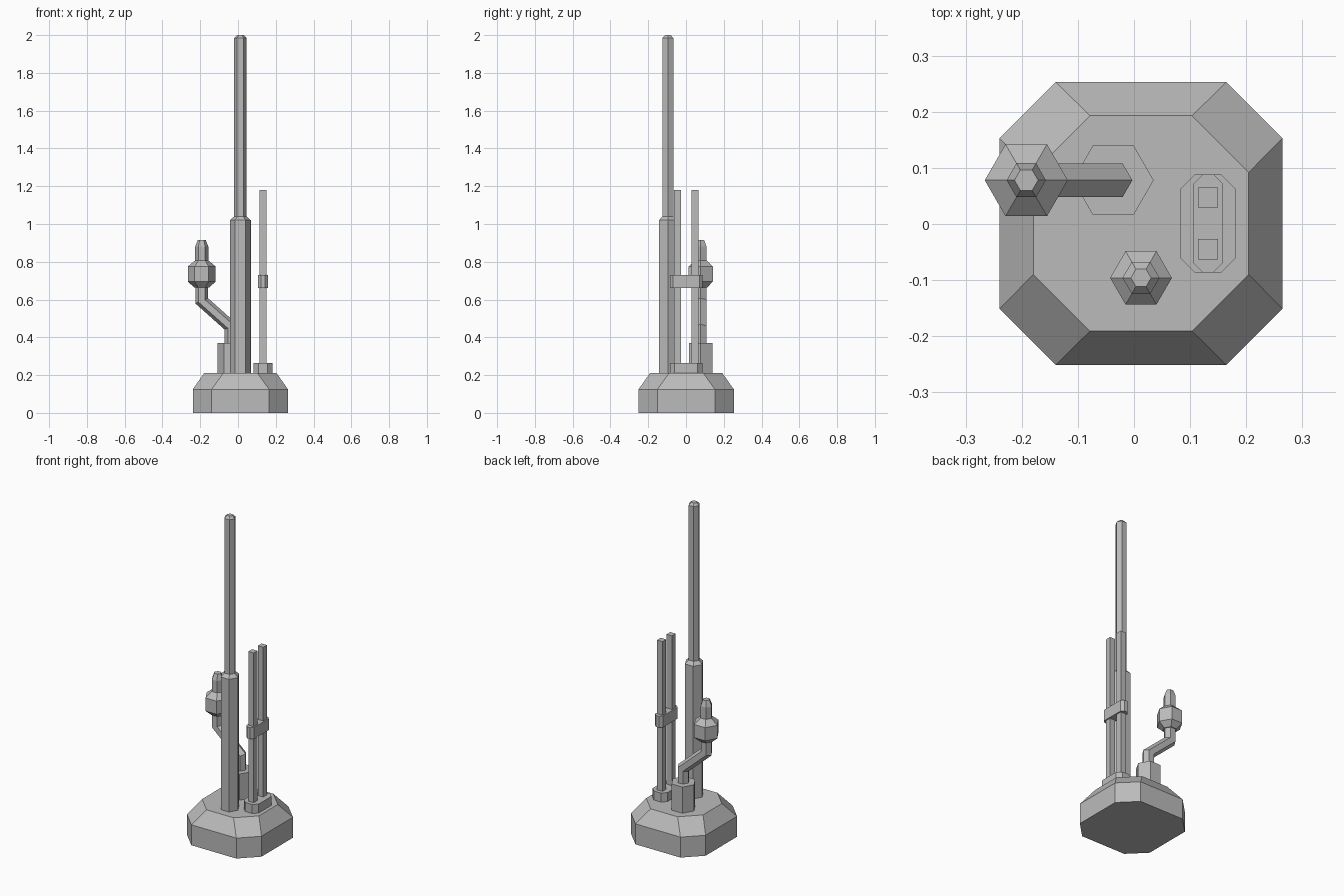
import bpy, bmesh, math

cube = bpy.data.objects.get("Cube")
if cube:
    bpy.data.objects.remove(cube, do_unlink=True)

grey = bpy.data.materials.new("plain grey")
grey.use_nodes = True
colour = (0.5, 0.5, 0.5, 1)
grey.diffuse_color = colour
grey.node_tree.nodes["Principled BSDF"].inputs["Base Color"].default_value = colour


def hexagon(x, y, z, radius, tilt=0):
    """Six-sided ring with corners on the x axis, optionally tilted along x."""
    ring = []
    for i in range(6):
        a = i * math.pi / 3
        dx = radius * math.cos(a)
        ring.append((x + dx, y + radius * math.sin(a), z + tilt * dx))
    return ring


def cut_rect(x, y, z, hx, hy, cut=0):
    """Rectangle ring with its corners cut off."""
    if not cut:
        corners = [(hx, hy), (-hx, hy), (-hx, -hy), (hx, -hy)]
    else:
        ix, iy = hx - cut, hy - cut
        corners = [(hx, iy), (ix, hy), (-ix, hy), (-hx, iy),
                   (-hx, -iy), (-ix, -hy), (ix, -hy), (hx, -iy)]
    return [(x + dx, y + dy, z) for dx, dy in corners]


def loft(name, rings):
    """Join rings from bottom to top and cap both ends."""
    bm = bmesh.new()
    loops = [[bm.verts.new(p) for p in ring] for ring in rings]
    for low, high in zip(loops, loops[1:]):
        n = len(low)
        for i in range(n):
            j = (i + 1) % n
            bm.faces.new((low[i], low[j], high[j], high[i]))
    bm.faces.new(loops[0][::-1])
    bm.faces.new(loops[-1])
    bmesh.ops.recalc_face_normals(bm, faces=bm.faces)
    mesh = bpy.data.meshes.new(name)
    bm.to_mesh(mesh)
    bm.free()
    mesh.materials.append(grey)
    obj = bpy.data.objects.new(name, mesh)
    bpy.context.collection.objects.link(obj)
    return obj


def hex_column(name, x, y, profile):
    """Six-sided column from (height, radius) pairs."""
    return loft(name, [hexagon(x, y, z, r) for z, r in profile])


DECK = 0.21

# Octagonal base with sloping shoulder
BX = 0.0125
loft("base", [cut_rect(BX, 0.001, 0, 0.252, 0.252, 0.1),
              cut_rect(BX, 0.001, 0.125, 0.252, 0.252, 0.1),
              cut_rect(BX, 0.001, DECK, 0.192, 0.192, 0.101)])

# Tall two-stage mast
hex_column("mast", BX, -0.096, [(DECK, 0.055), (1.02, 0.055), (1.04, 0.033),
                                (1.985, 0.033), (2.0, 0.018)])

# Twin rods with foot and clamp
RX, RY = 0.132, 0.001
for side, offset in (("front", -0.046), ("back", 0.046)):
    loft(side + "_rod", [cut_rect(RX, RY + offset, z, 0.018, 0.018)
                         for z in (DECK, 1.18)])
loft("rod_foot", [cut_rect(RX, RY, z, 0.05, 0.087, 0.026) for z in (DECK, 0.265)])
loft("rod_clamp", [cut_rect(RX, RY, z, 0.026, 0.087, 0.016) for z in (0.66, 0.73)])

# Socket, bent arm and bulb
SX, AX, AY = -0.037, -0.192, 0.078
hex_column("arm_socket", SX, AY, [(DECK, 0.072), (0.37, 0.072)])
loft("bent_arm", [hexagon(SX, AY, 0.36, 0.034),
                  hexagon(SX, AY, 0.455, 0.034, 0.4),
                  hexagon(AX, AY, 0.593, 0.034, 0.4),
                  hexagon(AX, AY, 0.68, 0.034)])
hex_column("bulb", AX, AY, [(0.665, 0.04), (0.695, 0.074), (0.775, 0.074),
                            (0.807, 0.035), (0.88, 0.035), (0.915, 0.021)])
